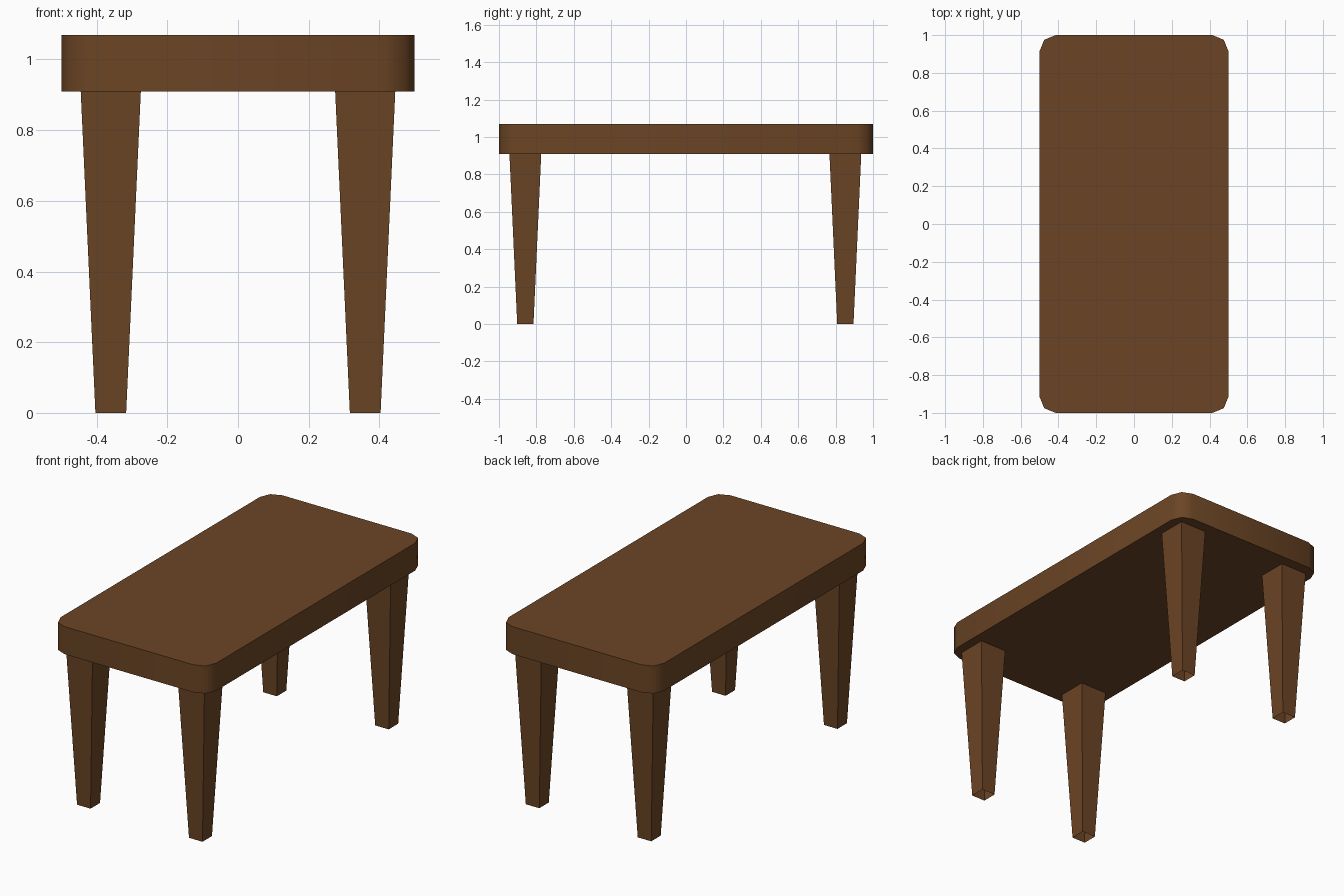
import bpy, bmesh, math

if "Cube" in bpy.data.objects:
    bpy.data.objects.remove(bpy.data.objects["Cube"])

wood = bpy.data.materials.new("brown wood")
wood.diffuse_color = (0.147, 0.059, 0.018, 1)
wood.use_nodes = True
wood.node_tree.nodes["Principled BSDF"].inputs["Base Color"].default_value = wood.diffuse_color

LEG_TOP, TABLE_TOP = 0.909, 1.069


def make_object(name, bm):
    mesh = bpy.data.meshes.new(name)
    bm.to_mesh(mesh)
    bm.free()
    mesh.materials.append(wood)
    obj = bpy.data.objects.new(name, mesh)
    bpy.context.collection.objects.link(obj)
    return obj


# Tabletop: slab with rounded upright corners
bm = bmesh.new()
bmesh.ops.create_cube(bm, size=1)
for v in bm.verts:
    v.co.x *= 1.0
    v.co.y *= 2.0
    v.co.z = TABLE_TOP if v.co.z > 0 else LEG_TOP
upright = [e for e in bm.edges
           if abs(e.verts[0].co.z - e.verts[1].co.z) > 0.1]
bmesh.ops.bevel(bm, geom=upright, offset=0.085, offset_type='OFFSET',
                segments=2, profile=0.5, affect='EDGES')
top = make_object("tabletop", bm)
bpy.context.view_layer.objects.active = top
top.select_set(True)
bpy.ops.object.shade_smooth_by_angle(angle=math.radians(60))
top.select_set(False)


# Legs: square tapered tubes, open at the foot
def make_leg(name, x, y):
    bm = bmesh.new()
    bmesh.ops.create_cube(bm, size=2)
    for v in bm.verts:
        upper = v.co.z > 0
        half = 0.085 if upper else 0.0435
        v.co = (x + v.co.x * half, y + v.co.y * half, LEG_TOP if upper else 0)
    caps = [f for f in bm.faces if abs(f.normal.z) > 0.9]
    bmesh.ops.delete(bm, geom=caps, context='FACES_ONLY')
    make_object(name, bm)


for end, y in (("front", -0.859), ("back", 0.852)):
    for side, x in (("left", -0.36), ("right", 0.36)):
        make_leg(f"{end}_{side}_leg", x, y)
